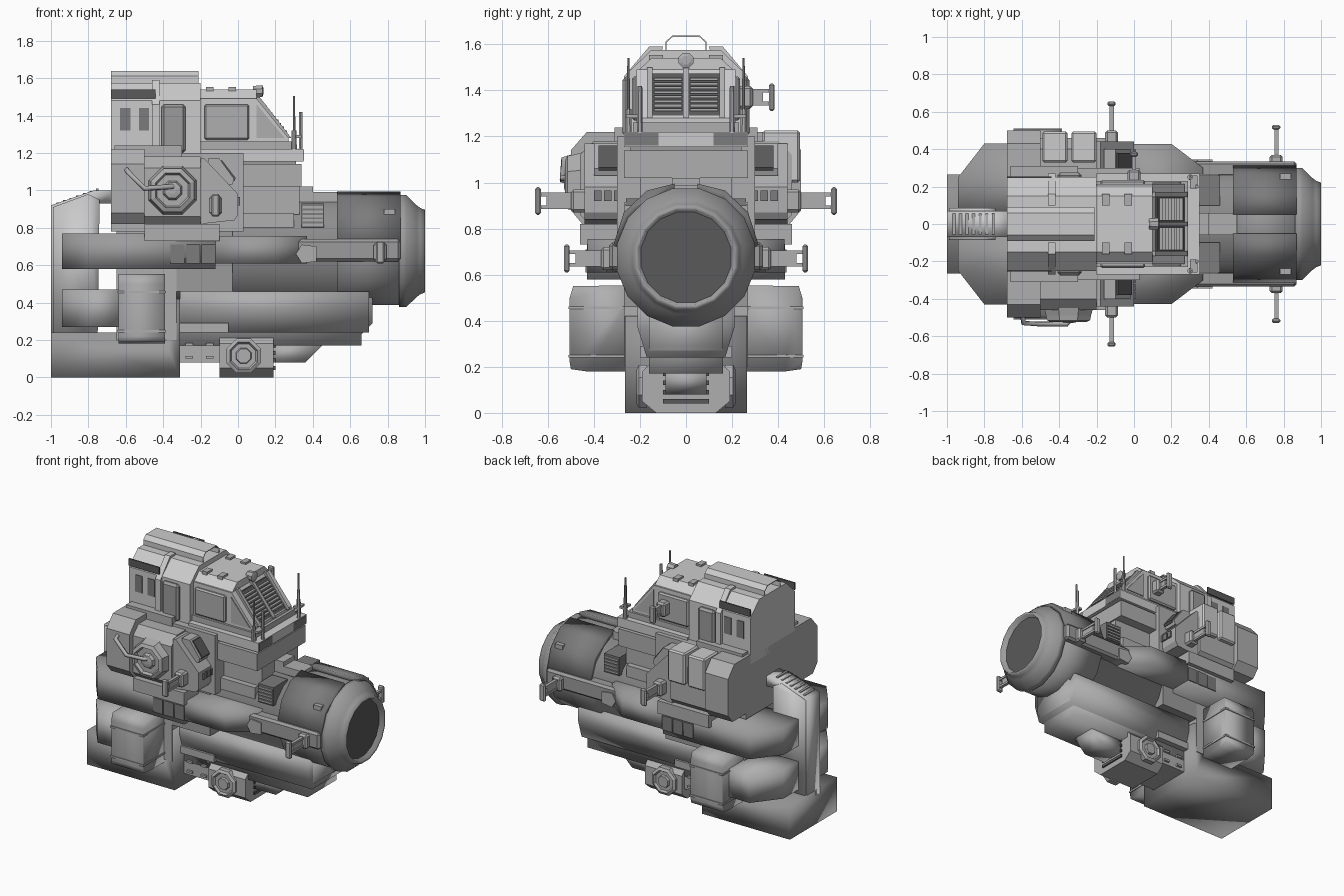
import bpy, bmesh
from math import sin, cos, pi

if "Cube" in bpy.data.objects:
    bpy.data.objects.remove(bpy.data.objects["Cube"])


def finish(name, bm, mir=False, bevel=0, smooth=False):
    bmesh.ops.recalc_face_normals(bm, faces=bm.faces)
    me = bpy.data.meshes.new(name)
    bm.to_mesh(me)
    bm.free()
    ob = bpy.data.objects.new(name, me)
    bpy.context.collection.objects.link(ob)
    if bevel:
        m = ob.modifiers.new("bevel", 'BEVEL')
        m.width, m.segments = bevel, 1
    if mir:
        m = ob.modifiers.new("mirror", 'MIRROR')
        m.use_axis = (False, True, False)
    if smooth:
        me.shade_smooth()
    return ob


def prism(name, pts, axis, a, b, **kw):
    """Extrude a 2D outline from a to b along an axis (other two axes in order)."""
    i = 'xyz'.index(axis)
    bm = bmesh.new()
    rows = [[bm.verts.new(p[:i] + (t,) + p[i:]) for p in pts] for t in (a, b)]
    bm.faces.new(rows[0])
    bm.faces.new(rows[1])
    n = len(pts)
    for k in range(n):
        j = (k + 1) % n
        bm.faces.new((rows[0][k], rows[0][j], rows[1][j], rows[1][k]))
    return finish(name, bm, **kw)


def box(name, x0, x1, y0, y1, z0, z1, **kw):
    return prism(name, [(x0, y0), (x1, y0), (x1, y1), (x0, y1)], 'z', z0, z1, **kw)


def lathe(name, prof, n, axis, c, phase=0.5, **kw):
    """Revolve (position, radius) pairs about a line through c; ends are capped."""
    i = 'xyz'.index(axis)
    bm = bmesh.new()
    rows = []
    for t, r in prof:
        row = []
        for k in range(n):
            ang = 2 * pi * (k + phase) / n
            p = (c[0] + r * cos(ang), c[1] + r * sin(ang))
            row.append(bm.verts.new(p[:i] + (t,) + p[i:]))
        rows.append(row)
    for r0, r1 in zip(rows, rows[1:]):
        for k in range(n):
            j = (k + 1) % n
            bm.faces.new((r0[k], r0[j], r1[j], r1[k]))
    bm.faces.new(rows[0])
    bm.faces.new(rows[-1])
    return finish(name, bm, **kw)


def pipe(name, pts, r):
    cu = bpy.data.curves.new(name, 'CURVE')
    cu.dimensions, cu.bevel_depth, cu.bevel_resolution = '3D', r, 1
    cu.use_fill_caps = True
    sp = cu.splines.new('POLY')
    sp.points.add(len(pts) - 1)
    for q, p in zip(sp.points, pts):
        q.co = (*p, 1)
    bpy.context.collection.objects.link(bpy.data.objects.new(name, cu))


# Main barrel and front collar
AX = (0, 0.675)
lathe("barrel", [(-0.5, .27), (.53, .27), (.53, .295), (.87, .295)], 16, 'x', AX, smooth=True)
lathe("front_collar", [(.86, .305), (.9, .305), (.955, .25), (.975, .235), (1, .225),
                       (1, .21), (.965, .2)], 16, 'x', AX, smooth=True)
lathe("front_disc", [(.96, .2), (.968, .2)], 16, 'x', AX)
prism("barrel_top_panel", [(.05, .96), (.16, .92), (.25, .84), (.3, .72), (.315, .73), (.27, .87),
                           (.17, .965), (.05, .995)], 'x', .53, .87, mir=True, smooth=True)
box("barrel_clip", .78, .84, .2, .27, .85, .9, mir=True)
box("barrel_spine", .3, .55, -.06, .06, .9, .99)
box("side_rail", .3, .87, .25, .335, .62, .74, mir=True, bevel=.015)
box("vent_box", .34, .46, .1, .26, .8, .93, mir=True)
for k in range(5):
    box("vent_slat", .345, .455, .255, .268, .81 + k * .023, .823 + k * .023, mir=True)

# Lower hull with sloping nose
prism("lower_hull", [(-.31, .17), (.66, .17), (.66, .23), (.72, .29), (.72, .46), (-.31, .46)],
      'y', -.16, .16, smooth=True)
prism("hull_flank", [(-.21, .46), (-.21, .37), (-.17, .24), (.17, .24), (.21, .37), (.21, .46)],
      'x', -.31, .7, smooth=True)
box("hull_strip", -.31, -.05, -.2, .2, .24, .29)
prism("keel_nose", [(.15, .08), (.36, .08), (.45, .17), (.15, .17)], 'y', -.09, .09, smooth=True)
box("keel_tail", -.31, -.09, -.16, .16, .08, .23)
for x in (-.28, -.17):
    for z in (.1, .17):
        box("keel_rung", x, x + .04, .15, .175, z, z + .015, mir=True)

# Belly pod with octagonal hatches
prism("belly_pod", [(-.13, 0), (.13, 0), (.19, .05), (.19, .18), (.14, .23), (-.14, .23), (-.19, .18),
                    (-.19, .05)], 'x', -.1, .19)
lathe("belly_hatch", [(.17, .1), (.205, .1), (.215, .08), (.2, .07), (.2, .045), (.215, .04)],
      8, 'y', (.03, .115), mir=True)
for k in range(4):
    box("belly_grille", .185, .2, -.1, .1, .04 + k * .04, .06 + k * .04)

# Rear base, legs, tanks and spine
prism("rear_base", [(-1, 0), (-.31, 0), (-.31, .42), (-.39, .42), (-.41, .24), (-1, .24)], 'y',
      -.265, .265, smooth=True)
prism("leg", [(.2, .18), (.43, .18), (.5, .19), (.505, .22), (.505, .5), (.49, .55), (.2, .555)],
      'x', -.64, -.39, mir=True, smooth=True)
for z in (.24, .45):
    box("leg_band", -.645, -.385, .26, .51, z, z + .012, mir=True)
REAR = [(-.94, .05), (-.94, .25), (-.8, .43)]
prism("rear_tank", REAR + [(-.64, .43), (-.64, .05)], 'z', .27, .47, mir=True, smooth=True)
prism("spine", [(-1, .2), (-.76, .2), (-.74, .93), (-.66, .93), (-.66, 1), (-.77, 1), (-1, .92)],
      'y', -.07, .07, smooth=True)
for s in range(7):
    x = -.97 + s * .035
    z = .92 + (x + 1) * .35
    box("spine_rung", x, x + .015, -.055, .055, z - .02, z + .005)
prism("spine_edge", [(-.99, .24), (-.75, .24), (-.74, .95), (-.8, .98), (-.99, .91)], 'y', .06, .085,
      mir=True, smooth=True)

# Belt around the body
prism("belt", REAR + [(-.12, .43), (-.12, .05)], 'z', .58, .77, mir=True, smooth=True)
prism("belt_front", [(-.12, .05), (-.12, .428), (.2, .428), (.37, .3), (.37, .05)], 'z', .61, .755,
      mir=True, smooth=True)
for k in range(3):
    box("belt_window", -.36 + k * .083, -.285 + k * .083, .42, .436, .61, .71, mir=True)
prism("belt_clasp", [(.31, .66), (.34, .61), (.42, .62), (.42, .7), (.34, .71)], 'y', .25, .345, mir=True)
box("belt_shelf", -.5, -.1, .3, .46, .73, .82, mir=True)

# Core and side blocks
box("core_rear", -.65, -.33, -.27, .27, .2, .8)
box("core_front", -.33, -.03, -.27, .27, .46, .8)
box("upper_core", -.68, .03, -.3, .3, .78, 1.2)
prism("side_block", [(.25, .82), (.45, .82), (.5, .88), (.5, 1.14), (.43, 1.22), (.25, 1.22)],
      'x', -.68, -.5, mir=True)
prism("side_block_front", [(.25, .82), (.42, .82), (.46, .86), (.46, 1.12), (.4, 1.18), (.25, 1.18)],
      'x', -.5, -.2, mir=True)
prism("side_shoulder", [(-.2, .82), (-.02, .84), (0, .87), (0, .98), (-.18, 1.17), (-.2, 1.17)],
      'y', .25, .44, mir=True)
prism("shoulder_frame", [(-.16, 1.03), (-.03, 1.03), (-.02, 1.06), (-.1, 1.17), (-.16, 1.17)],
      'y', .27, .4, mir=True)
prism("shoulder_window", [(-.14, 1.04), (-.02, 1.05), (-.012, 1.065), (-.085, 1.16), (-.14, 1.16)],
      'y', .29, .38, mir=True)
for k in range(3):
    box("shoulder_light", -.01, .012, .28 + k * .043, .313 + k * .043, .92, .965, mir=True)
for x in (-.49, -.335):
    box("stowage_box", x, x + .135, .33, .495, 1.0, 1.225, bevel=.01)
lathe("side_hatch", [(-.42, .15), (-.49, .13), (-.515, .125), (-.525, .1), (-.505, .09), (-.505, .055),
                     (-.525, .045), (-.53, .02)], 8, 'y', (-.35, 1.0))
pipe("side_handle", [(-.6, -.46, 1.12), (-.59, -.53, 1.1), (-.5, -.535, 1.01), (-.36, -.535, 1.02),
                     (-.33, -.5, 1.02)], .014)

# Neck and deck below the cabin
box("neck", -.1, .33, -.2, .2, .87, 1.03)
box("neck_step", -.1, .3, -.24, .24, .8, .88)
box("lower_deck", -.2, .34, -.27, .27, 1.02, 1.14)
box("deck_gap", -.2, .31, -.24, .24, 1.13, 1.16)
box("upper_deck", -.2, .35, -.27, .27, 1.155, 1.22)
box("deck_panel", .34, .353, .12, .265, 1.16, 1.215, mir=True)
box("nose_bracket", .33, .4, -.06, .06, .92, 1.02)

# Tower and its thin roof sheet
prism("tower", [(-.25, 1.15), (.25, 1.15), (.25, 1.48), (.15, 1.575), (-.15, 1.575), (-.25, 1.48)],
      'x', -.68, -.2)
bm = bmesh.new()
arch = [(-.09, 1.57), (-.09, 1.61), (-.06, 1.638), (.06, 1.638), (.09, 1.61), (.09, 1.57)]
ends = [[bm.verts.new((x, y, z)) for y, z in arch] for x in (-.68, -.21)]
for k in range(5):
    bm.faces.new((ends[0][k], ends[0][k + 1], ends[1][k + 1], ends[1][k]))
finish("roof_sheet", bm).modifiers.new("thickness", 'SOLIDIFY').thickness = .006
for x in (-.63, -.53):
    box("tower_window", x, x + .055, .24, .254, 1.32, 1.44, mir=True)
box("tower_strip", -.68, -.44, .245, .254, 1.49, 1.54, mir=True)
prism("tower_rib", [(.2, 1.2), (.27, 1.2), (.27, 1.46), (.16, 1.59), (.1, 1.59)],
      'x', -.46, -.42, mir=True)
box("tower_locker", -.41, -.28, .2, .275, 1.2, 1.46, mir=True, bevel=.015)
box("tower_foot", -.66, -.3, .2, .31, 1.17, 1.24, mir=True)

# Cabin: sloped front, chamfered roof, louvred windscreens
prism("cabin", [(-.21, 1.2), (.27, 1.2), (.27, 1.28), (.1, 1.49), (-.21, 1.49)], 'y', -.215, .215)
prism("cabin_roof", [(-.215, 1.48), (.215, 1.48), (.15, 1.54), (-.15, 1.54)], 'x', -.21, .1)
box("cabin_sill", -.21, .29, -.23, .23, 1.21, 1.26)
box("cabin_side_panel", -.18, .06, .2, .235, 1.27, 1.46, mir=True, bevel=.01)
prism("cabin_quarter_window", [(.1, 1.28), (.25, 1.28), (.1, 1.46)], 'y', .2, .222, mir=True)
for x in (-.17, -.05):
    box("roof_hatch", x, x + .04, .1, .16, 1.53, 1.553, mir=True)
prism("windscreen", [(.24, 1.29), (.27, 1.29), (.122, 1.473), (.1, 1.473)], 'y', .01, .15, mir=True)
for k in range(8):
    z = 1.31 + k * .019
    x = .27 - (z - 1.28) * .81
    box("louvre", x - .02, x + .016, .018, .14, z, z + .011, mir=True)
FRAME = [(.245, 1.28), (.285, 1.28), (.115, 1.5), (.075, 1.5)]
prism("windscreen_frame", FRAME, 'y', .145, .17, mir=True)
prism("windscreen_post", FRAME, 'y', -.012, .012)
lathe("roof_lamp", [(.08, .03), (.13, .035), (.135, .02)], 8, 'x', (0, 1.53))

# Antennas and deck posts
for y in (-.25, .25):
    lathe("antenna", [(1.2, .016), (1.32, .014), (1.32, .007), (1.505, .006)], 8, 'z', (.3, y))
lathe("deck_post", [(1.2, .012), (1.42, .01)], 6, 'z', (.335, .2), mir=True)
box("deck_post_tie", .3, .34, .19, .26, 1.28, 1.295, mir=True)


# Side arms: twin bars, root block and end flange
def arm(name, x, z, y0, y1, mir=True):
    box(name + "_root", x - .035, x + .035, y0 - .06, y0 + .03, z - .05, z + .05, mir=mir, bevel=.012)
    for d in (-.035, .02):
        box(name + "_bar", x - .01, x + .012, y0, y1 - .02, z + d, z + d + .016, mir=mir)
    box(name + "_web", x - .006, x + .006, y0, y1 - .05, z - .03, z + .03, mir=mir)
    box(name + "_flange", x - .022, x + .022, y1 - .025, y1, z - .06, z + .06, mir=mir, bevel=.008)


arm("middle_arm", -.12, .92, .47, .655)
arm("front_arm", .76, .67, .34, .53)
arm("cabin_arm", 0, 1.37, .26, .385, mir=False)

# Greys: dark glass and panels, medium body, lighter tower
SHADES = {.1: "front_disc tower_strip shoulder_window belly_grille windscreen",
          .2: "belt_window shoulder_light tower_window deck_panel vent_box barrel_top_panel",
          .33: "belt belt_front barrel side_rail tower_locker core_front deck_gap rear_base front_collar",
          .53: "tower cabin cabin_roof roof_sheet upper_deck tower_rib stowage_box spine spine_edge"}
shade_of = {n: g for g, names in SHADES.items() for n in names.split()}
for g in (.1, .2, .33, .43, .53):
    bpy.data.materials.new("grey_%d" % round(g * 100)).diffuse_color = (g, g, g, 1)
for ob in bpy.data.objects:
    g = shade_of.get(ob.name.split('.')[0], .43)
    ob.data.materials.append(bpy.data.materials["grey_%d" % round(g * 100)])

for m in bpy.data.materials:
    if m.users and not m.is_grease_pencil:
        m.use_nodes = True
        m.node_tree.nodes["Principled BSDF"].inputs["Base Color"].default_value = m.diffuse_color
